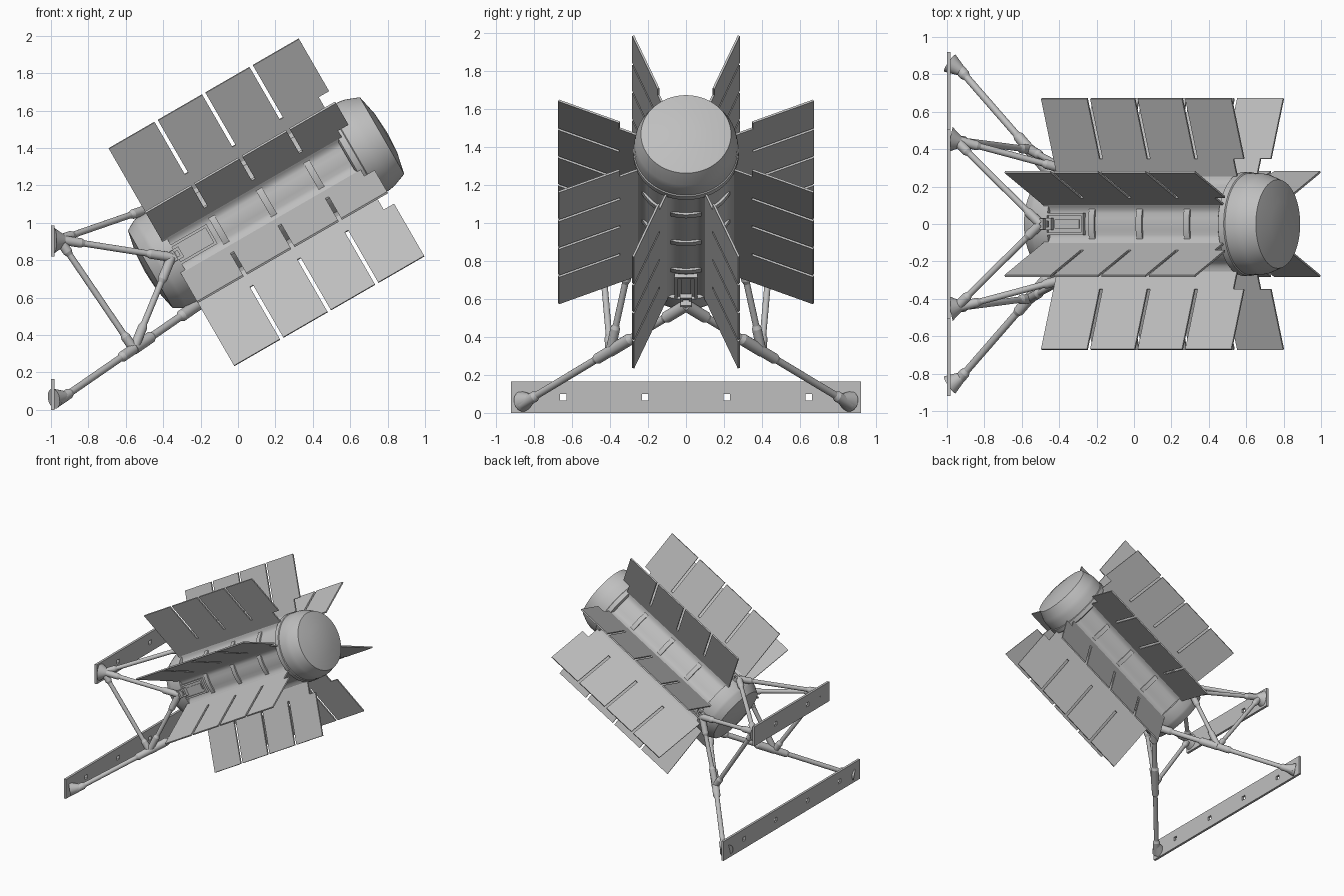
import bpy, bmesh, math
from mathutils import Matrix, Vector

if "Cube" in bpy.data.objects:
    bpy.data.objects.remove(bpy.data.objects["Cube"], do_unlink=True)

grey = bpy.data.materials.new("plain grey")
grey.use_nodes = True
grey.diffuse_color = (0.52, 0.52, 0.52, 1)
grey.node_tree.nodes["Principled BSDF"].inputs["Base Color"].default_value = (0.52, 0.52, 0.52, 1)

# Frame of the tilted canister: local z runs along its axis
TILT = Matrix.Translation((-0.4425, 0, 0.766)) @ Matrix.Rotation(math.radians(60), 4, 'Y')


def finish(name, bm, matrix=None, smooth=False):
    bmesh.ops.recalc_face_normals(bm, faces=bm.faces)
    mesh = bpy.data.meshes.new(name)
    bm.to_mesh(mesh)
    bm.free()
    mesh.materials.append(grey)
    obj = bpy.data.objects.new(name, mesh)
    bpy.context.collection.objects.link(obj)
    if matrix is not None:
        obj.matrix_world = matrix
    if smooth:
        bpy.ops.object.select_all(action='DESELECT')
        obj.select_set(True)
        bpy.context.view_layer.objects.active = obj
        bpy.ops.object.shade_smooth_by_angle(angle=math.radians(35))
    return obj


def prism(name, points, direction, matrix, smooth=False):
    """Extrude a closed outline along a direction."""
    bm = bmesh.new()
    face = bm.faces.new([bm.verts.new(p) for p in points])
    out = bmesh.ops.extrude_face_region(bm, geom=[face])
    bmesh.ops.translate(bm, vec=Vector(direction),
                        verts=[v for v in out["geom"] if isinstance(v, bmesh.types.BMVert)])
    return finish(name, bm, matrix, smooth)


def lathe(name, profile, steps=64):
    """Spin (radius, height) points around the canister axis."""
    bm = bmesh.new()
    verts = [bm.verts.new((r, 0, h)) for r, h in profile]
    edges = [bm.edges.new(pair) for pair in zip(verts, verts[1:])]
    bmesh.ops.spin(bm, geom=verts + edges, cent=(0, 0, 0), axis=(0, 0, 1),
                   angle=math.tau, steps=steps)
    bmesh.ops.remove_doubles(bm, verts=bm.verts, dist=0.0005)
    return finish(name, bm, TILT, True)


def boxes(name, items, matrix=None):
    """One mesh of boxes given as (low corner, high corner)."""
    bm = bmesh.new()
    for low, high in items:
        low, high = Vector(low), Vector(high)
        size = Matrix.Diagonal((*(high - low), 1))
        bmesh.ops.create_cube(bm, size=1, matrix=Matrix.Translation((low + high) / 2) @ size)
    return finish(name, bm, matrix)


def rod(name, a, b, r1, r2=None):
    a, b = Vector(a), Vector(b)
    bm = bmesh.new()
    bmesh.ops.create_cone(bm, cap_ends=True, segments=20, radius1=r1,
                          radius2=r1 if r2 is None else r2, depth=(b - a).length)
    turn = (b - a).to_track_quat('Z', 'Y').to_matrix().to_4x4()
    return finish(name, bm, Matrix.Translation((a + b) / 2) @ turn, True)


def strut(name, a, b, sleeve=0.12, r=0.017):
    """Thin tube with a thicker tapered sleeve at each end."""
    a, b = Vector(a), Vector(b)
    d = (b - a).normalized()
    rod(name + "_tube", a, b, r)
    for label, end, way in (("start", a, d), ("end", b, -d)):
        rod(f"{name}_{label}_sleeve", end, end + way * sleeve, r * 1.5)
        rod(f"{name}_{label}_taper", end + way * sleeve, end + way * (sleeve + 0.02), r * 1.5, r)


# Canister body: a round section that flares into every fin root
section = []
flare = [(-22.5, 0.245), (-15, 0.245), (-9, 0.246), (-5, 0.253), (-2.5, 0.268),
         (0, 0.285), (2.5, 0.268), (5, 0.253), (9, 0.246), (15, 0.245)]
for k in range(8):
    for offset, r in flare:
        t = math.radians(22.5 + 45 * k + offset)
        section.append((r * math.cos(t), r * math.sin(t), 0.1))
prism("canister_body", section, (0, 0, 1.1), TILT, True)

# Rounded caps at both ends
lathe("top_cap", [(0, 1.18), (0.262, 1.18), (0.278, 1.19), (0.278, 1.225), (0.272, 1.23),
                  (0.272, 1.29), (0.266, 1.325), (0.237, 1.4), (0.12, 1.425), (0, 1.432)])
lathe("bottom_cap", [(0, 0.13), (0.272, 0.13), (0.275, 0.04), (0.268, 0.02),
                     (0.24, -0.03), (0.12, -0.055), (0, -0.062)])

# Raised bands around the body between the fin slots
slots = [0.3935, 0.687, 0.98]
for i, h in enumerate(slots):
    lathe(f"body_band_{i + 1}", [(0.235, h - 0.018), (0.258, h - 0.018),
                                 (0.258, h + 0.018), (0.235, h + 0.018)])

# Eight radial fins with three slots and a notch beside the top cap
outer, inner, thick = 0.726, 0.378, 0.011
outline = [(0.2, 0.1), (outer, 0.1)]
for h in slots:
    outline += [(outer, h - 0.01), (inner, h - 0.01), (inner, h + 0.01), (outer, h + 0.01)]
outline += [(outer, 1.274), (inner, 1.274), (inner, 1.21), (0.2, 1.21)]
for k in range(8):
    spin = TILT @ Matrix.Rotation(math.radians(22.5 + 45 * k), 4, 'Z')
    prism(f"radial_fin_{k + 1}", [(r, -thick / 2, h) for r, h in outline], (0, thick, 0), spin)

# Connector frame and socket near the lower end, on four sides
for k in range(4):
    side = TILT @ Matrix.Rotation(math.radians(90 * k), 4, 'Z')
    boxes(f"connector_frame_{k + 1}", [
        ((0.23, -0.06, 0.11), (0.252, 0.06, 0.35)),
        ((0.24, -0.06, 0.11), (0.264, -0.045, 0.35)),
        ((0.24, 0.045, 0.11), (0.264, 0.06, 0.35)),
        ((0.24, -0.06, 0.335), (0.264, 0.06, 0.35)),
        ((0.24, -0.025, 0.17), (0.26, 0.025, 0.32))], side)
    boxes(f"connector_socket_{k + 1}", [
        ((0.24, -0.032, 0.1), (0.28, -0.015, 0.16)),
        ((0.24, 0.015, 0.1), (0.28, 0.032, 0.16)),
        ((0.24, -0.02, 0.1), (0.28, 0.02, 0.115)),
        ((0.24, -0.02, 0.145), (0.28, 0.02, 0.16))], side)


# Mounting plates with square bolt holes
def holed_plate(name, half, z0, z1, holes):
    x0, x1, mid, gap = -1.0, -0.98, (z0 + z1) / 2, 0.017
    items = [((x0, -half, z0), (x1, half, mid - gap)), ((x0, -half, mid + gap), (x1, half, z1))]
    stops = [-half] + [y + s * gap for y in holes for s in (-1, 1)] + [half]
    for a, b in zip(stops[::2], stops[1::2]):
        items.append(((x0, a, mid - gap), (x1, b, mid + gap)))
    boxes(name, items)


holed_plate("lower_plate", 0.92, 0, 0.165, [-0.645, -0.215, 0.215, 0.645])
holed_plate("upper_plate", 0.505, 0.82, 0.985, [-0.215, 0.215])

# Strut frame: anchors on the canister and feet on the plates
top_anchor = TILT @ Vector((-0.29, 0, 0.1))
bottom_anchor = TILT @ Vector((0.29, 0, 0.1))
for name, s in (("left", 1), ("right", -1)):
    side_anchor = TILT @ Vector((0, s * 0.29, 0.1))
    low_foot = Vector((-0.965, s * 0.865, 0.045))
    high_foot = Vector((-0.955, s * 0.45, 0.91))
    joint = low_foot.lerp(bottom_anchor, 0.54)
    strut(f"{name}_lower_outer_strut", low_foot, joint, 0.1, 0.019)
    strut(f"{name}_lower_inner_strut", joint, bottom_anchor, 0.15, 0.021)
    strut(f"{name}_upper_strut", high_foot, top_anchor, 0.09)
    strut(f"{name}_side_strut", high_foot, side_anchor)
    strut(f"{name}_diagonal_strut", high_foot, joint, 0.08)
    strut(f"{name}_riser_strut", joint, side_anchor, 0.13)
    rod(f"{name}_lower_foot", (-0.985, s * 0.86, 0.06), low_foot.lerp(joint, 0.1), 0.055, 0.028)
    rod(f"{name}_upper_foot", (-0.985, s * 0.45, 0.905), (-0.92, s * 0.435, 0.905), 0.07, 0.025)

# Clevis lugs where the struts meet the canister
for k in range(4):
    lug = TILT @ Matrix.Rotation(math.radians(90 * k), 4, 'Z')
    boxes(f"anchor_lug_{k + 1}", [((0.25, -0.03, 0.07), (0.305, 0.03, 0.125))], lug)
